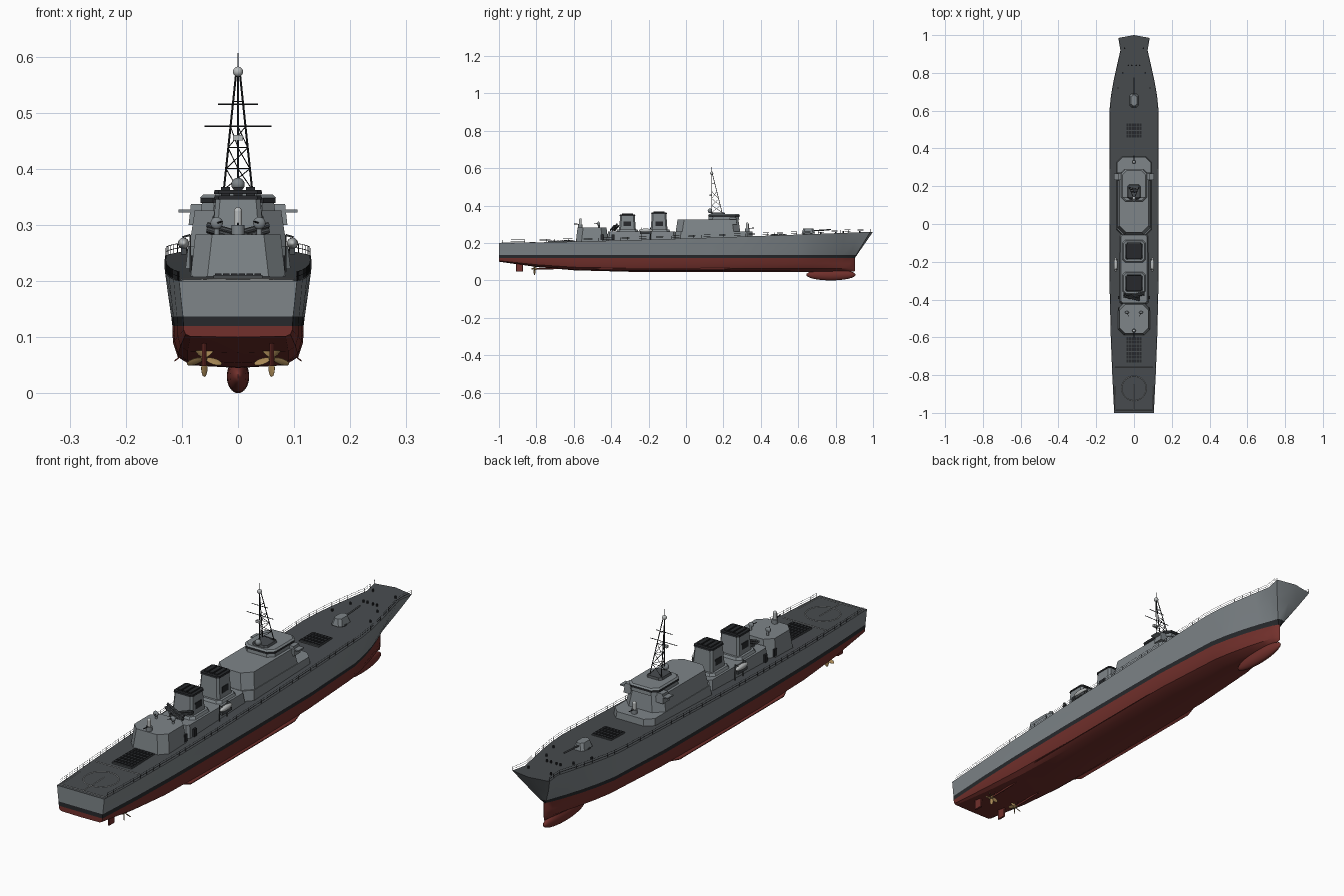
import bpy, bmesh, math
from mathutils import Vector, Matrix

if "Cube" in bpy.data.objects:
    bpy.data.objects.remove(bpy.data.objects["Cube"])


def mat(name, c):
    m = bpy.data.materials.new(name)
    m.diffuse_color = (*c, 1)
    m.use_nodes = True
    m.node_tree.nodes["Principled BSDF"].inputs["Base Color"].default_value = m.diffuse_color
    return m


GREY = mat("hull_grey", (0.21, 0.235, 0.25))
DECK = mat("deck_grey", (0.065, 0.072, 0.078))
RED = mat("antifouling_red", (0.17, 0.03, 0.025))
BLACK = mat("black", (0.02, 0.022, 0.025))
WHITE = mat("pale_grey", (0.5, 0.52, 0.52))
GOLD = mat("bronze", (0.38, 0.24, 0.09))


def finish(name, bm, mats, smooth=None):
    bmesh.ops.recalc_face_normals(bm, faces=bm.faces)
    me = bpy.data.meshes.new(name)
    bm.to_mesh(me)
    bm.free()
    for m in mats if isinstance(mats, list) else [mats]:
        me.materials.append(m)
    ob = bpy.data.objects.new(name, me)
    bpy.context.collection.objects.link(ob)
    if smooth:
        bpy.ops.object.select_all(action='DESELECT')
        ob.select_set(True)
        bpy.context.view_layer.objects.active = ob
        bpy.ops.object.shade_smooth_by_angle(angle=math.radians(smooth))
    return ob


def block(name, x, y0, y1, hw, z0, z1, m, taper=0.0, ch=0.0):
    """Tapered box with chamfered vertical corners."""
    bm = bmesh.new()
    rings = []
    for z, t in ((z0, 0), (z1, taper)):
        a, b, c, w = y0 + t, y1 - t, max(ch, 1e-5), hw - t
        if ch:
            pts = [(w, a + c), (w, b - c), (w - c, b), (c - w, b),
                   (-w, b - c), (-w, a + c), (c - w, a), (w - c, a)]
        else:
            pts = [(w, a), (w, b), (-w, b), (-w, a)]
        rings.append([bm.verts.new((x + p, q, z)) for p, q in pts])
    n = len(rings[0])
    for i in range(n):
        k = (i + 1) % n
        bm.faces.new((rings[0][i], rings[0][k], rings[1][k], rings[1][i]))
    bm.faces.new(rings[0])
    bm.faces.new(rings[1])
    return finish(name, bm, m)


def rods(name, segs, r, m, sides=6, r2=None):
    bm = bmesh.new()
    for a, b in segs:
        a, b = Vector(a), Vector(b)
        d = b - a
        M = Matrix.Translation((a + b) / 2) @ d.to_track_quat('Z', 'Y').to_matrix().to_4x4()
        bmesh.ops.create_cone(bm, cap_ends=True, segments=sides, radius1=r,
                              radius2=r if r2 is None else r2, depth=d.length, matrix=M)
    return finish(name, bm, m, 40)


def ball(name, c, s, m, u=20, v=12):
    bm = bmesh.new()
    M = Matrix.Translation(c) @ Matrix.Diagonal((*s, 1))
    bmesh.ops.create_uvsphere(bm, u_segments=u, v_segments=v, radius=1, matrix=M)
    return finish(name, bm, m, 60)


def zd(y):
    return 0.2 + 0.06 * ((y + 1) / 2) ** 1.3


# Hull: deck y, low y, deck half width, waterline half, bottom half, keel z
ST = [(-1, -1, .105, .097, .085, .1), (-.8, -.8, .115, .108, .09, .072),
      (-.6, -.6, .123, .114, .09, .054), (-.3, -.3, .13, .117, .085, .046),
      (0, 0, .131, .117, .08, .045), (.3, .3, .131, .115, .07, .045),
      (.6, .6, .13, .098, .045, .045), (.68, .68, .122, .082, .034, .045),
      (.76, .76, .108, .06, .022, .045), (.85, .83, .088, .036, .012, .045),
      (.92, .875, .072, .018, .006, .046), (.985, .9, .083, .004, .002, .048),
      (1, .903, 0, 0, 0, .05)]
bm = bmesh.new()
rings = []
for yd, yl, d, w, b, k in ST:
    h, top = .12 - k, zd(yd)
    prof = [(0, k), (b, k + .06 * h), (b + (w - b) * .7, k + .25 * h), (b + (w - b) * .97, k + .6 * h),
            (w, .12), (w + (d - w) * .15, .137), (w + (d - w) * .6, (.137 + top) / 2), (d, top)]
    row = [(x, yl + (yd - yl) * max(0, (z - .12) / (top - .12)), z) for x, z in prof]
    rings.append([[bm.verts.new((s * x, y, z)) for x, y, z in row] for s in (1, -1)])
for i, (R, L) in enumerate(rings):
    for j in range(7):
        idx = 0 if j < 4 else 1 if j == 4 else 2
        quads = [(R[j], R[j + 1], L[j + 1], L[j])] if i == 0 else []
        if i:
            for S, P in zip((R, L), rings[i - 1]):
                quads.append((P[j], S[j], S[j + 1], P[j + 1]))
        for q in quads:
            bm.faces.new(q).material_index = idx
    if i:
        P = rings[i - 1]
        bm.faces.new((P[0][7], R[7], L[7], P[1][7])).material_index = 3
bmesh.ops.remove_doubles(bm, verts=bm.verts, dist=1e-5)
finish("hull", bm, [RED, BLACK, GREY, DECK], 30)
ball("bulbous_bow", (0, .775, .03), (.02, .132, .03), RED, 24, 16)


def half(y):
    for p, q in zip(ST, ST[1:]):
        if p[0] <= y <= q[0]:
            return p[2] + (q[2] - p[2]) * (y - p[0]) / (q[0] - p[0])


# Deck railings
segs = []
ys = [-.98 + i * .0393 for i in range(51)]
for s in (1, -1):
    pts = [Vector((s * (half(y) - .002), y, zd(y))) for y in ys]
    for i, p in enumerate(pts):
        segs.append((p, p + Vector((0, 0, .016))))
        if i:
            for dz in (.008, .016):
                segs.append((pts[i - 1] + Vector((0, 0, dz)), p + Vector((0, 0, dz))))
rods("railings", segs, .0006, BLACK, 4)

# Superstructure blocks
block("forward_base", 0, -.062, .36, .095, .21, .262, GREY, .006, .03)
block("forward_house", 0, -.055, .29, .087, .26, .326, GREY, .01, .035)
block("bridge", 0, .12, .285, .066, .325, .342, GREY, .002, .022)
block("bridge_windows", 0, .119, .286, .067, .339, .348, BLACK, 0, .022)
block("bridge_roof", 0, .118, .288, .068, .348, .354, GREY, .006, .022)
block("mast_base", 0, .13, .21, .035, .353, .362, DECK, .004, .01)
block("bridge_wings", 0, .232, .268, .106, .322, .327, GREY)
block("bridge_wing_support", 0, .23, .272, .088, .3, .337, GREY, .004)
block("mid_base", 0, -.425, -.05, .078, .2, .262, GREY, .008, .01)
block("aft_house", 0, -.59, -.415, .086, .195, .283, GREY, .01, .03)
for n, y in (("aft", -.45), ("mid", -.39), ("fore", .02)):
    for s in (1, -1):
        block(n + "_side_door", s * .081, y - .008, y + .008, .003 if n == "aft" else .004,
              .215, .245, BLACK)

# Funnels with dark caps and uptakes
for n, y, top in (("aft", -.313, .352), ("fore", -.144, .362)):
    block(n + "_funnel_base", 0, y - .06, y + .06, .062, .26, .272, GREY, .006, .015)
    block(n + "_funnel", 0, y - .045, y + .045, .046, .27, top - .006, GREY, .006, .008)
    block(n + "_funnel_cap", 0, y - .042, y + .042, .043, top - .007, top, BLACK, .001, .008)
    for x in (-.022, 0, .022):
        block(n + "_uptake", x, y - .03, y + .03, .008, top, top + .005, BLACK)
    for s in (1, -1):
        block(n + "_intake", s * .042, y - .02, y + .02, .003, .29, .315, BLACK)

# Tripod lattice mast
apex = .565
legs = [(-.026, .195), (.026, .195), (0, .138)]


def leg(i, z):
    t = (z - .355) / (apex - .355)
    x, y = legs[i]
    return Vector((x * (1 - t) + x * .15 * t, y * (1 - t) + (.137 + .005 * (i < 2)) * t, z))


rods("mast_legs", [(leg(i, .355), leg(i, apex)) for i in range(3)], .0018, BLACK)
rods("mast_braces", [(leg(i, z), leg((i + 1) % 3, z)) for z in (.4, .438, .475, .52)
                     for i in range(3)] +
     [(leg(i, z), leg((i + 1) % 3, z + .037)) for z in (.363, .4, .438) for i in range(3)], .0009, BLACK)
rods("mast_yards", [((-.06, .14, .476), (.06, .14, .476)), ((-.036, .139, .515), (.036, .139, .515))],
     .0014, BLACK)
rods("mast_pole", [((0, .137, .56), (0, .137, .606))], .001, BLACK)
ball("mast_dome", (0, .137, .573), (.009,) * 3, WHITE)
block("mast_radar", 0, .125, .135, .009, .45, .46, WHITE)
ball("bridge_radome", (0, .128, .372), (.012,) * 3, GREY)

# Close-in guns fore and aft, fire-control directors
for n, y, z, s in (("fore", .328, .26, 1), ("aft", -.565, .282, -1)):
    rods(n + "_close_gun_mount", [((0, y, z), (0, y, z + .018))], .012, GREY, 12)
    rods(n + "_close_gun_dome", [((0, y, z + .015), (0, y, z + .042))], .0075, WHITE, 12)
    ball(n + "_close_gun_top", (0, y, z + .042), (.0075,) * 3, WHITE)
    rods(n + "_close_gun_barrel", [((0, y, z + .018), (0, y + s * .035, z + .02))], .002, BLACK)
for s in (1, -1):
    rods("director_post", [((s * .038, -.465, .28), (s * .038, -.465, .3))], .005, GREY, 10)
    ball("director_dish", (s * .038, -.468, .303), (.011, .007, .011), GREY)
    rods("director_feed", [((s * .038, -.47, .303), (s * .028, -.49, .306))], .0015, BLACK)

# Angled missile canisters
for s in (1, -1):
    rods("missile_canisters", [((-s * .03 + dx, -.392 + dy, .267 + dz), (s * .055 + dx, -.372 + dy, .29 + dz))
                               for dx, dy, dz in ((0, 0, 0), (0, .011 * s, .002), (0, .003, .01))],
         .005, DECK, 8)

# Ship's boats on davits
for s in (1, -1):
    ball("boat", (s * .097, -.215, .267), (.01, .038, .01), WHITE)
    block("boat_cradle", s * .097, -.245, -.185, .005, .247, .259, DECK)
    rods("davits", [p for y in (-.24, -.19) for p in
                    (((s * .085, y, .21), (s * .085, y, .282)), ((s * .085, y, .282), (s * .099, y, .278)))],
         .0018, DECK)

# Main gun
z = zd(.65)
rods("gun_ring", [((0, .65, z - .003), (0, .65, z + .005))], .026, DECK, 20)
block("gun_turret", 0, .618, .69, .024, z + .003, z + .03, GREY, .008, .01)
rods("gun_barrel", [((0, .67, z + .018), (0, .775, z + .025))], .0032, DECK, 10)

# Vertical launch cells
for n, y0, rows in (("fore", .455, 4), ("aft", -.735, 7)):
    y1 = y0 + rows * .02
    block(n + "_launcher_plate", 0, y0 - .004, y1 + .004, .044, zd(y0) - .01, zd(y1) + .003, DECK)
    for r in range(rows):
        for c in range(6):
            block(n + "_launch_cell", -.035 + c * .014, y0 + r * .02 + .002, y0 + r * .02 + .018, .0058,
                  zd(y1), zd(y1) + .006, BLACK)

# Landing pad markings
ring = [Vector((.065 * math.cos(a), -.87 + .065 * math.sin(a), 0)) for a in
        [i * math.tau / 40 for i in range(41)]]
lines = list(zip(ring, ring[1:])) + [(Vector(a), Vector(b)) for a, b in (
    ((-.1, -.758, 0), (.1, -.758, 0)), ((-.098, -.985, 0), (.098, -.985, 0)), ((0, -.985, 0), (0, -.85, 0)),
    ((-.1, -.86, 0), (-.098, -.985, 0)), ((.1, -.86, 0), (.098, -.985, 0)))]
lift = lambda p: Vector((p.x, p.y, zd(p.y) + .0002))
rods("pad_markings", [(lift(a), lift(b)) for a, b in lines], .0014, WHITE, 4)

# Mooring bollards and anchor capstans
rods("bollards", [((x, y, zd(y) - .002), (x, y, zd(y) + .009)) for x, y in
                  [(s * a, b) for s in (1, -1) for a, b in ((.03, .84), (.012, .84), (.06, .8), (.085, .72), (.05, .93))]],
     .004, BLACK, 8)

# Propellers, shafts, rudders and bilge keels
for s in (1, -1):
    c = Vector((s * .06, -.81, .062))
    rods("propeller_shaft", [(c, (s * .06, -.55, .066))], .004, RED, 10)
    rods("shaft_strut", [((s * .06, -.785, .062), (s * (.06 + d), -.785, .095)) for d in (-.012, .012)], .002, RED)
    rods("propeller_hub", [(c + Vector((0, .012, 0)), c - Vector((0, .016, 0)))], .007, GOLD, 12, .003)
    bm = bmesh.new()
    for k in range(5):
        M = (Matrix.Translation(c) @ Matrix.Rotation(k * math.tau / 5 + math.pi, 4, 'Y')
             @ Matrix.Translation((0, 0, .018)) @ Matrix.Rotation(s * .7, 4, 'Z')
             @ Matrix.Diagonal((.0075, .0015, .015, 1)))
        bmesh.ops.create_uvsphere(bm, u_segments=10, v_segments=6, radius=1, matrix=M)
    finish("propeller_blades", bm, GOLD, 50)
    block("rudder", s * .06, -.91, -.872, .004, .048, .1, RED, 0, .003)
    bm = bmesh.new()
    lo = [bm.verts.new((s * x, y, zz)) for x, y, zz in
          ((.1, -.5, .066), (.113, -.46, .056), (.113, .2, .056), (.1, .26, .066))]
    ex = bmesh.ops.extrude_face_region(bm, geom=[bm.faces.new(lo)])["geom"]
    bmesh.ops.translate(bm, vec=(0, 0, .003), verts=[e for e in ex if isinstance(e, bmesh.types.BMVert)])
    finish("bilge_keel", bm, RED)
